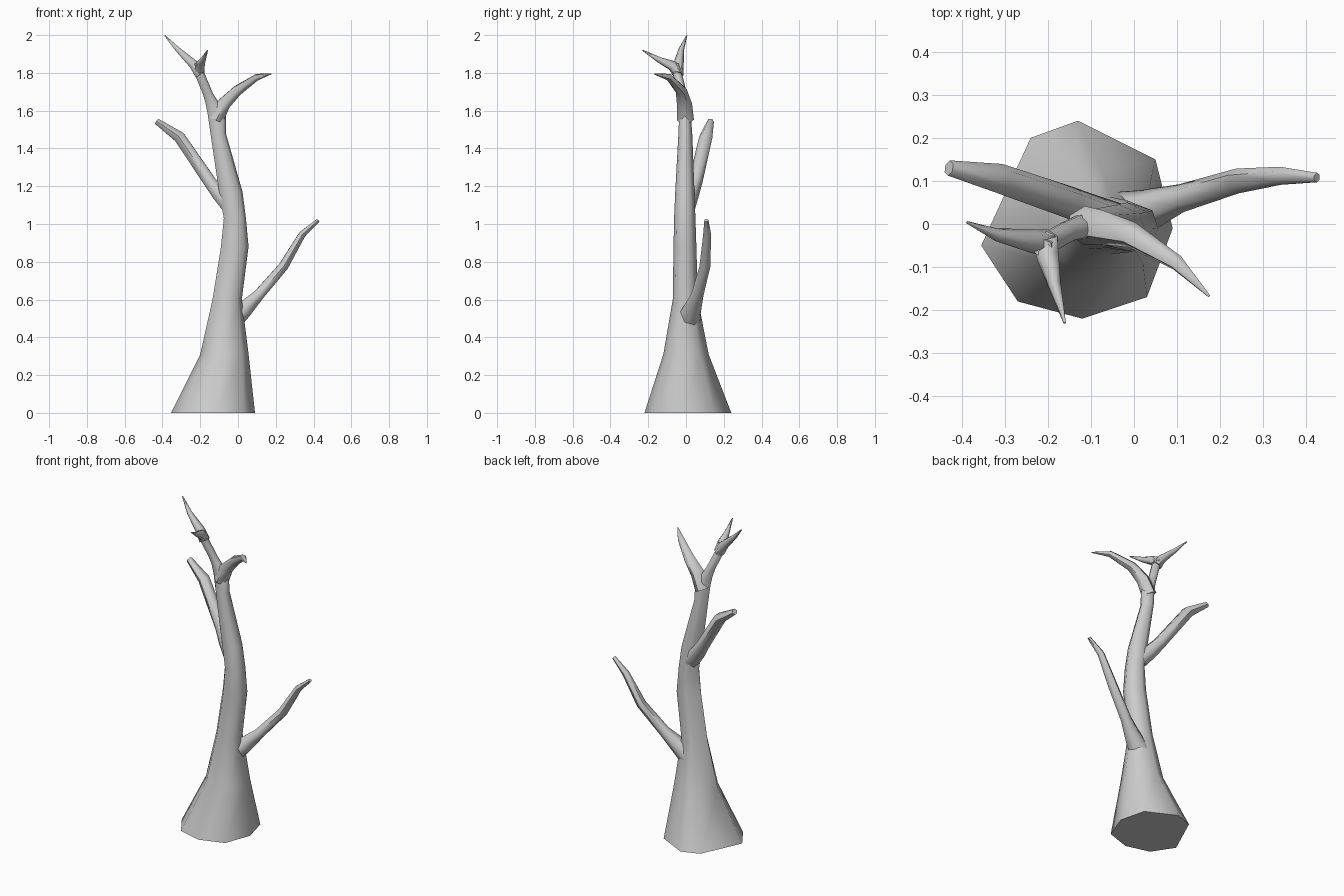
import bpy, bmesh
from math import cos, sin, pi
from mathutils import Vector

if "Cube" in bpy.data.objects:
    bpy.data.objects.remove(bpy.data.objects["Cube"])


def skin(name, rings, cap_start=True):
    """Bridge a list of vertex rings into a smooth closed tube."""
    bm = bmesh.new()
    loops = [[bm.verts.new(p) for p in ring] for ring in rings]
    n = len(loops[0])
    for a, b in zip(loops, loops[1:]):
        for i in range(n):
            j = (i + 1) % n
            bm.faces.new((a[i], a[j], b[j], b[i]))
    if cap_start:
        bm.faces.new(loops[0][::-1])
    bm.faces.new(loops[-1])
    bmesh.ops.recalc_face_normals(bm, faces=bm.faces)
    mesh = bpy.data.meshes.new(name)
    bm.to_mesh(mesh)
    bm.free()
    obj = bpy.data.objects.new(name, mesh)
    bpy.context.collection.objects.link(obj)
    bpy.ops.object.select_all(action='DESELECT')
    obj.select_set(True)
    bpy.context.view_layer.objects.active = obj
    bpy.ops.object.shade_smooth_by_angle(angle=pi / 3)
    return obj


def branch(name, path, sides=6):
    """Tapered limb along (x, y, z, radius) points."""
    pts = [Vector(p[:3]) for p in path]
    rings = []
    side = None
    for i, p in enumerate(pts):
        t = (pts[min(i + 1, len(pts) - 1)] - pts[max(i - 1, 0)]).normalized()
        if side is None:
            side = Vector((0, 1, 0))
        side = (side - t * side.dot(t)).normalized()
        up = t.cross(side)
        r = path[i][3]
        rings.append([p + (side * cos(2 * pi * k / sides) + up * sin(2 * pi * k / sides)) * r
                      for k in range(sides)])
    return skin(name, rings)


# Trunk: irregular eight-sided flare, narrowing and swaying upwards
base = [(.09, -.01), (.05, .15), (-.13, .24), (-.24, .20),
        (-.355, -.05), (-.27, -.18), (-.12, -.22), (.03, -.17)]
outline = [((x + .1325) / .2225, (y - .01) / .23) for x, y in base]
# z, left, right, front, back
levels = [(.00, -.355, .09, -.22, .24), (.31, -.20, .056, -.12, .12),
          (.60, -.135, .02, -.07, .063), (.88, -.09, .056, -.066, .055),
          (1.03, -.075, .042, -.063, .05), (1.17, -.10, .024, -.057, .045),
          (1.48, -.146, -.064, -.04, .033), (1.58, -.16, -.064, -.036, .025),
          (1.64, -.172, -.10, -.037, .015), (1.69, -.187, -.132, -.043, .005),
          (1.80, -.232, -.178, -.07, -.022), (1.85, -.235, -.19, -.075, -.035)]
skin("trunk", [[((l + r) / 2 + u * (r - l) / 2, (f + b) / 2 + v * (b - f) / 2, z)
                for u, v in outline] for z, l, r, f, b in levels])

# Limbs, thick where they leave the trunk
branch("lower_right_branch", [(-.04, .01, .48, .065), (.025, .028, .54, .052),
                              (.11, .06, .625, .033), (.24, .10, .775, .029),
                              (.34, .112, .945, .021), (.425, .108, 1.02, .011)])
branch("middle_left_branch", [(-.04, 0, 1.09, .05), (-.10, .025, 1.16, .045),
                              (-.15, .05, 1.225, .038), (-.31, .105, 1.46, .035),
                              (-.43, .13, 1.543, .018)])
branch("upper_right_branch", [(-.115, -.003, 1.55, .045), (-.075, -.008, 1.635, .04),
                              (-.005, -.025, 1.705, .031), (.10, -.09, 1.777, .019),
                              (.175, -.168, 1.795, .003)])
branch("top_left_twig", [(-.20, -.045, 1.79, .032), (-.235, -.04, 1.845, .028),
                         (-.32, -.025, 1.925, .015), (-.388, .004, 1.998, .003)])
branch("top_front_twig", [(-.205, -.04, 1.80, .03), (-.20, -.075, 1.84, .027),
                          (-.185, -.14, 1.868, .016), (-.161, -.23, 1.92, .003)])
